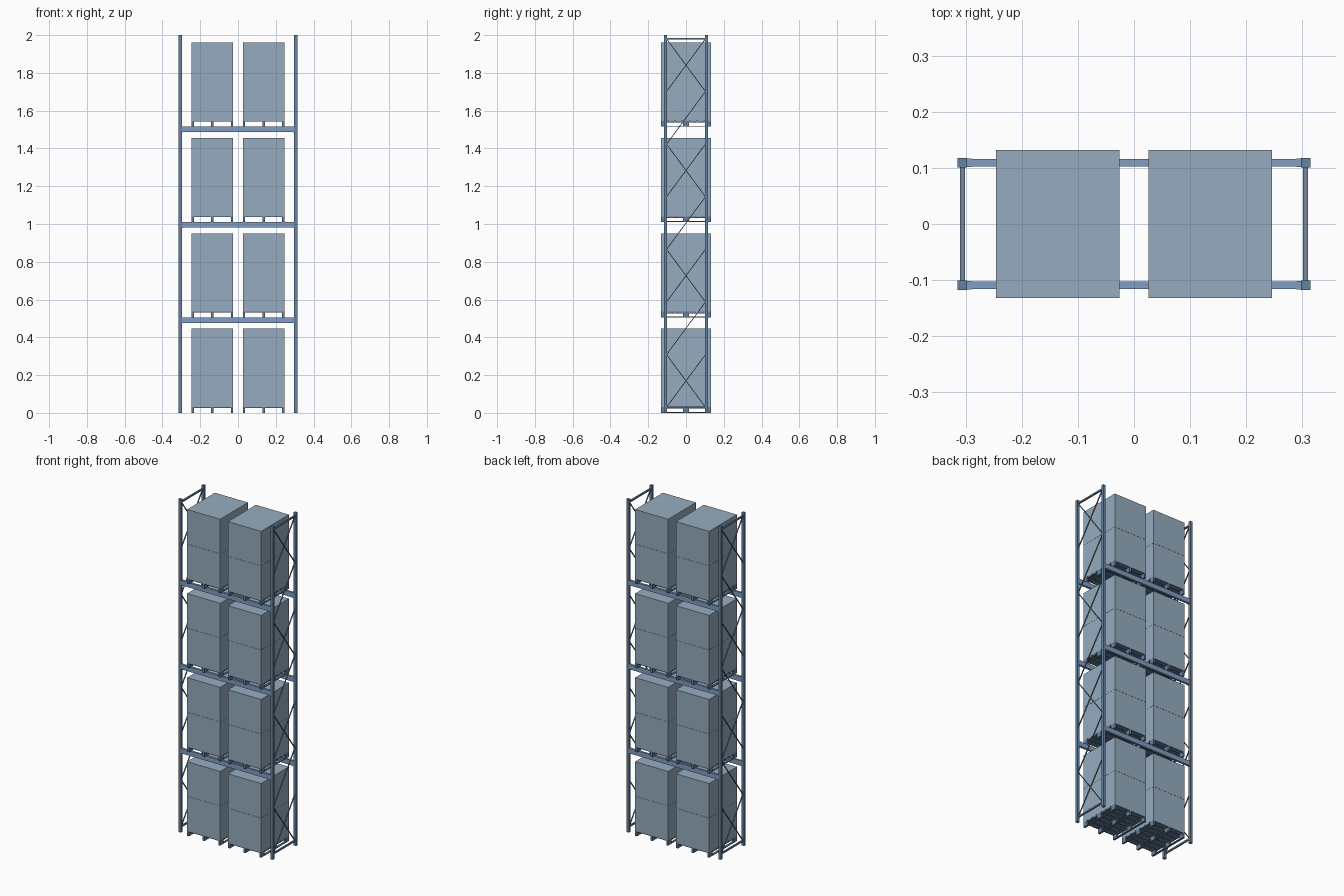
import bpy, bmesh
from mathutils import Vector, Matrix

if "Cube" in bpy.data.objects:
    bpy.data.objects.remove(bpy.data.objects["Cube"])


def material(name, rgb):
    m = bpy.data.materials.new(name)
    m.diffuse_color = (*rgb, 1)
    m.use_nodes = True
    m.node_tree.nodes["Principled BSDF"].inputs["Base Color"].default_value = m.diffuse_color
    return m


POST_BLUE = material("post_blue", (0.13, 0.23, 0.36))
BEAM_BLUE = material("beam_blue", (0.22, 0.34, 0.54))
BRACE_GREY = material("brace_grey", (0.17, 0.24, 0.33))
PALLET_BLUE = material("pallet_blue", (0.14, 0.22, 0.34))
LOAD_GREY = material("load_grey", (0.305, 0.413, 0.52))


def add_box(bm, lo, hi):
    c = [(a + b) / 2 for a, b in zip(lo, hi)]
    s = [b - a for a, b in zip(lo, hi)]
    bmesh.ops.create_cube(bm, size=1, matrix=Matrix.Translation(c) @ Matrix.Diagonal((*s, 1)))


def add_bar(bm, p, q, w, t):
    # flat bar from p to q in a side-frame plane (t is its x thickness)
    p, q = Vector(p), Vector(q)
    d = (q - p).normalized()
    x = Vector((1, 0, 0))
    rot = Matrix((x, d.cross(x), d)).transposed().to_4x4()
    m = Matrix.Translation((p + q) / 2) @ rot @ Matrix.Diagonal((t, w, (q - p).length, 1))
    bmesh.ops.create_cube(bm, size=1, matrix=m)


def finish(bm, name, mat):
    bmesh.ops.recalc_face_normals(bm, faces=bm.faces)
    me = bpy.data.meshes.new(name)
    bm.to_mesh(me)
    bm.free()
    me.materials.append(mat)
    ob = bpy.data.objects.new(name, me)
    bpy.context.collection.objects.link(ob)
    return ob


def copy_to(ob, name, loc):
    o = ob.copy()
    o.name = name
    o.location = loc
    bpy.context.collection.objects.link(o)


PITCH = 0.505
PALLET_H = 0.031
LOAD_H = 0.415
HX, HY = 0.11, 0.132          # half size of a pallet
POST_Y = 0.109

# Side frames: two posts, zigzag bracing, alternate panels crossed
for side, s in (("left", -1), ("right", 1)):
    bm = bmesh.new()
    for y in (-POST_Y, POST_Y):
        add_box(bm, (s * 0.306 - 0.0085, y - 0.0085, 0), (s * 0.306 + 0.0085, y + 0.0085, 2))
    finish(bm, side + "_posts", POST_BLUE)

    bm = bmesh.new()
    n, z0, z1 = 7, 0.03, 1.98
    for z in (z0, z1):
        add_bar(bm, (s * 0.306, -0.102, z), (s * 0.306, 0.102, z), 0.009, 0.009)
    step = (z1 - z0) / n
    for i in range(n):
        a, b = z0 + i * step, z0 + (i + 1) * step
        k = 0.103 * (1 if i % 2 == 0 else -1)
        add_bar(bm, (s * 0.306, k, a), (s * 0.306, -k, b), 0.004, 0.006)
        if i % 2 == 0:
            add_bar(bm, (s * 0.306, -k, a), (s * 0.306, k, b), 0.004, 0.006)
    finish(bm, side + "_bracing", BRACE_GREY)

# Load beams with end connectors
for level in (1, 2, 3):
    bm = bmesh.new()
    z = level * PITCH
    for y in (-POST_Y, POST_Y):
        add_box(bm, (-0.298, y - 0.0065, z - 0.029), (0.298, y + 0.0065, z))
        for s in (-1, 1):
            add_box(bm, (s * 0.294 - 0.004, y - 0.0075, z - 0.03), (s * 0.294 + 0.004, y + 0.0075, z + 0.001))
    finish(bm, f"beams_{level}", BEAM_BLUE)

# Pallet: skids, blocks, bearers and slatted deck
bm = bmesh.new()
for x in (-HX + 0.006, 0, HX - 0.006):
    add_box(bm, (x - 0.006, -HY, 0), (x + 0.006, HY, 0.005))
    add_box(bm, (x - 0.006, -HY, 0.022), (x + 0.006, HY, 0.0265))
    for y in (-HY + 0.015, 0, HY - 0.015):
        add_box(bm, (x - 0.006, y - 0.015, 0.005), (x + 0.006, y + 0.015, 0.022))
for i in range(7):
    y = -HY + 0.015 + i * (2 * HY - 0.03) / 6
    add_box(bm, (-HX, y - 0.015, 0.0265), (HX, y + 0.015, PALLET_H))
pallet = finish(bm, "pallet", PALLET_BLUE)

# Load: two stacked cartons with a fine seam
bm = bmesh.new()
add_box(bm, (-HX, -HY, 0), (HX, HY, LOAD_H / 2 - 0.0004))
add_box(bm, (-HX, -HY, LOAD_H / 2 + 0.0004), (HX, HY, LOAD_H))
load = finish(bm, "load", LOAD_GREY)

# Two pallets on each of four levels
for level in range(4):
    for side, x in (("left", -0.136), ("right", 0.136)):
        z = level * PITCH
        if level == 0 and side == "left":
            pallet.location = (x, 0, z)
            load.location = (x, 0, z + PALLET_H)
        else:
            copy_to(pallet, f"pallet_{side}_{level}", (x, 0, z))
            copy_to(load, f"load_{side}_{level}", (x, 0, z + PALLET_H))
